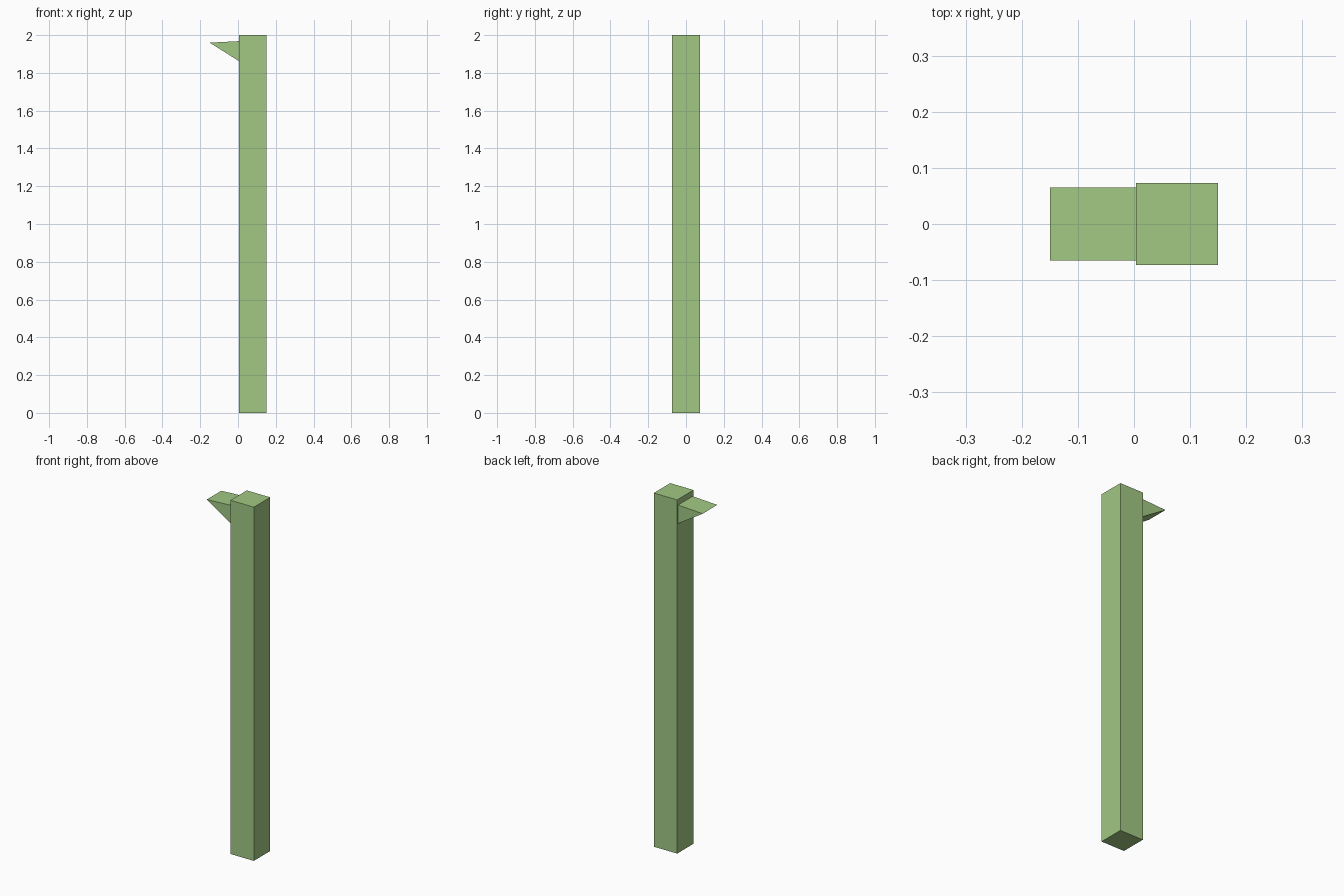
import bpy

if "Cube" in bpy.data.objects:
    bpy.data.objects.remove(bpy.data.objects["Cube"])

GREEN = bpy.data.materials.new("green")
GREEN.diffuse_color = (0.36, 0.58, 0.23, 1.0)
GREEN.use_nodes = True
GREEN.node_tree.nodes["Principled BSDF"].inputs["Base Color"].default_value = GREEN.diffuse_color


def prism(name, profile, half_depth):
    """Extrude a closed (x, z) profile symmetrically along y."""
    n = len(profile)
    verts = [(x, y, z) for y in (-half_depth, half_depth) for x, z in profile]
    faces = [tuple(range(n)), tuple(reversed(range(n, 2 * n)))]
    faces += [(i, i + n, (i + 1) % n + n, (i + 1) % n) for i in range(n)]
    mesh = bpy.data.meshes.new(name)
    mesh.from_pydata(verts, [], faces)
    mesh.materials.append(GREEN)
    obj = bpy.data.objects.new(name, mesh)
    bpy.context.collection.objects.link(obj)
    return obj


# Tall square post
prism("post", [(0.004, 0), (0.15, 0), (0.15, 2), (0.004, 2)], 0.073)

# Wedge-shaped bracket near the top
prism("wedge_bracket", [(-0.15, 1.96), (0.004, 1.863), (0.004, 1.968)], 0.065)
